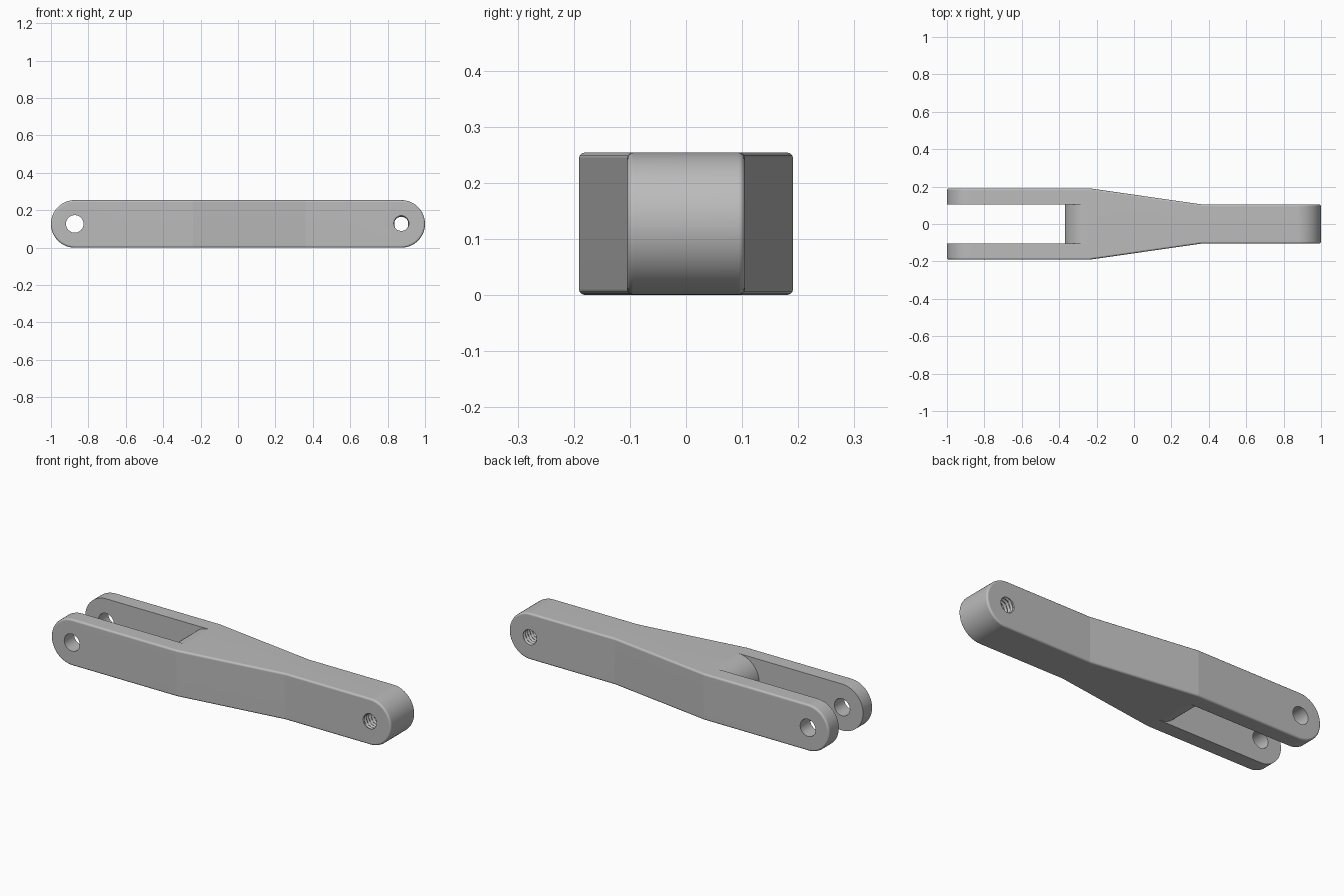
import bpy, bmesh
from math import sin, cos, pi, radians

cube = bpy.data.objects.get("Cube")
if cube:
    bpy.data.objects.remove(cube, do_unlink=True)

R = 0.127                       # half height, also the end radius
PIN_X = 1 - R                   # distance of both pin holes from the centre
WIDE, NARROW = 0.191, 0.105     # half thickness of the fork and of the neck
TAPER = (-0.24, 0.36)           # start and end of the tapered middle
SLOT_X = -0.243                 # centre of the rounded slot bottom

steel = bpy.data.materials.new("plain grey steel")
steel.use_nodes = True
grey = (0.5, 0.5, 0.5, 1)
steel.diffuse_color = grey
steel.node_tree.nodes["Principled BSDF"].inputs["Base Color"].default_value = grey


def make_object(name, bm):
    bmesh.ops.recalc_face_normals(bm, faces=bm.faces)
    mesh = bpy.data.meshes.new(name)
    bm.to_mesh(mesh)
    bm.free()
    mesh.materials.append(steel)
    ob = bpy.data.objects.new(name, mesh)
    bpy.context.collection.objects.link(ob)
    return ob


def arc(cx, start, end, n=32):
    angles = [start + (end - start) * i / n for i in range(n + 1)]
    return [(cx + R * cos(a), R + R * sin(a)) for a in angles]


# Lever body: round-ended side plates joined by a rim
def lever_body():
    bm = bmesh.new()
    a, b = TAPER
    right, left = arc(PIN_X, -pi / 2, pi / 2), arc(-PIN_X, pi / 2, 3 * pi / 2)
    outline = right + [(b, 2 * R), (a, 2 * R)] + left + [(a, 0), (b, 0)]
    loops = []
    for side in (-1, 1):
        loop = [bm.verts.new((x, side * (NARROW if x > 0 else WIDE), z)) for x, z in outline]
        n = len(right)
        bm.faces.new(loop[:n + 1] + loop[-1:])
        bm.faces.new([loop[n], loop[n + 1], loop[-2], loop[-1]])
        bm.faces.new(loop[n + 1:-1])
        loops.append(loop)
    front, back = loops
    rim = []
    for i in range(len(front)):
        bm.faces.new((front[i - 1], front[i], back[i], back[i - 1]))
        rim += [bm.edges.get((l[i - 1], l[i])) for l in loops]
    bmesh.ops.recalc_face_normals(bm, faces=bm.faces)
    bmesh.ops.bevel(bm, geom=rim, offset=0.011, segments=3, profile=0.5, affect='EDGES')
    return make_object("forked_lever", bm)


# Fork slot cutter, leaving a rounded end on the solid middle
def slot_cutter():
    bm = bmesh.new()
    profile = [(-1.2, -0.1), (SLOT_X, -0.1)] + arc(SLOT_X, 3 * pi / 2, pi / 2)
    profile += [(SLOT_X, 0.4), (-1.2, 0.4)]
    face = bm.faces.new([bm.verts.new((x, -NARROW, z)) for x, z in profile])
    moved = bmesh.ops.extrude_face_region(bm, geom=[face])["geom"]
    verts = [v for v in moved if isinstance(v, bmesh.types.BMVert)]
    bmesh.ops.translate(bm, verts=verts, vec=(0, 2 * NARROW, 0))
    return make_object("slot_cutter", bm)


# Hole cutter along y; a thread depth turns its wall into a helix
def hole_cutter(name, x, radius, length, depth=0, pitch=0.02, rings=1, sides=32):
    bm = bmesh.new()
    rows = []
    for j in range(rings + 1):
        y = length * (j / rings - 0.5)
        row = []
        for i in range(sides):
            t = 2 * pi * i / sides
            wave = abs(((y / pitch + i / sides) % 1) * 2 - 1)
            r = radius + depth * wave
            row.append(bm.verts.new((x + r * cos(t), y, R + r * sin(t))))
        rows.append(row)
    for low, high in zip(rows, rows[1:]):
        for i in range(sides):
            bm.faces.new((low[i - 1], low[i], high[i], high[i - 1]))
    bm.faces.new(rows[0])
    bm.faces.new(rows[-1])
    return make_object(name, bm)


lever = lever_body()
cutters = [slot_cutter(),
           hole_cutter("pin_hole_cutter", -PIN_X, 0.047, 0.6),
           hole_cutter("thread_cutter", PIN_X, 0.037, 0.25, depth=0.008, rings=50)]

bpy.ops.object.select_all(action='DESELECT')
bpy.context.view_layer.objects.active = lever
lever.select_set(True)
for cutter in cutters:
    cutter.hide_render = True
    mod = lever.modifiers.new(cutter.name, 'BOOLEAN')
    mod.operation = 'DIFFERENCE'
    mod.solver = 'EXACT'
    mod.object = cutter
    bpy.ops.object.modifier_apply(modifier=mod.name)
    bpy.data.objects.remove(cutter, do_unlink=True)

# Smooth rounded parts, crisp folds where the taper starts and ends
bpy.ops.object.shade_smooth_by_angle(angle=radians(35))
verts = lever.data.vertices
for edge in lever.data.edges:
    xs = [verts[i].co.x for i in edge.vertices]
    if any(all(abs(x - s) < 0.002 for x in xs) for s in TAPER):
        edge.use_edge_sharp = True
weighted = lever.modifiers.new("even shading", 'WEIGHTED_NORMAL')
weighted.keep_sharp = True
